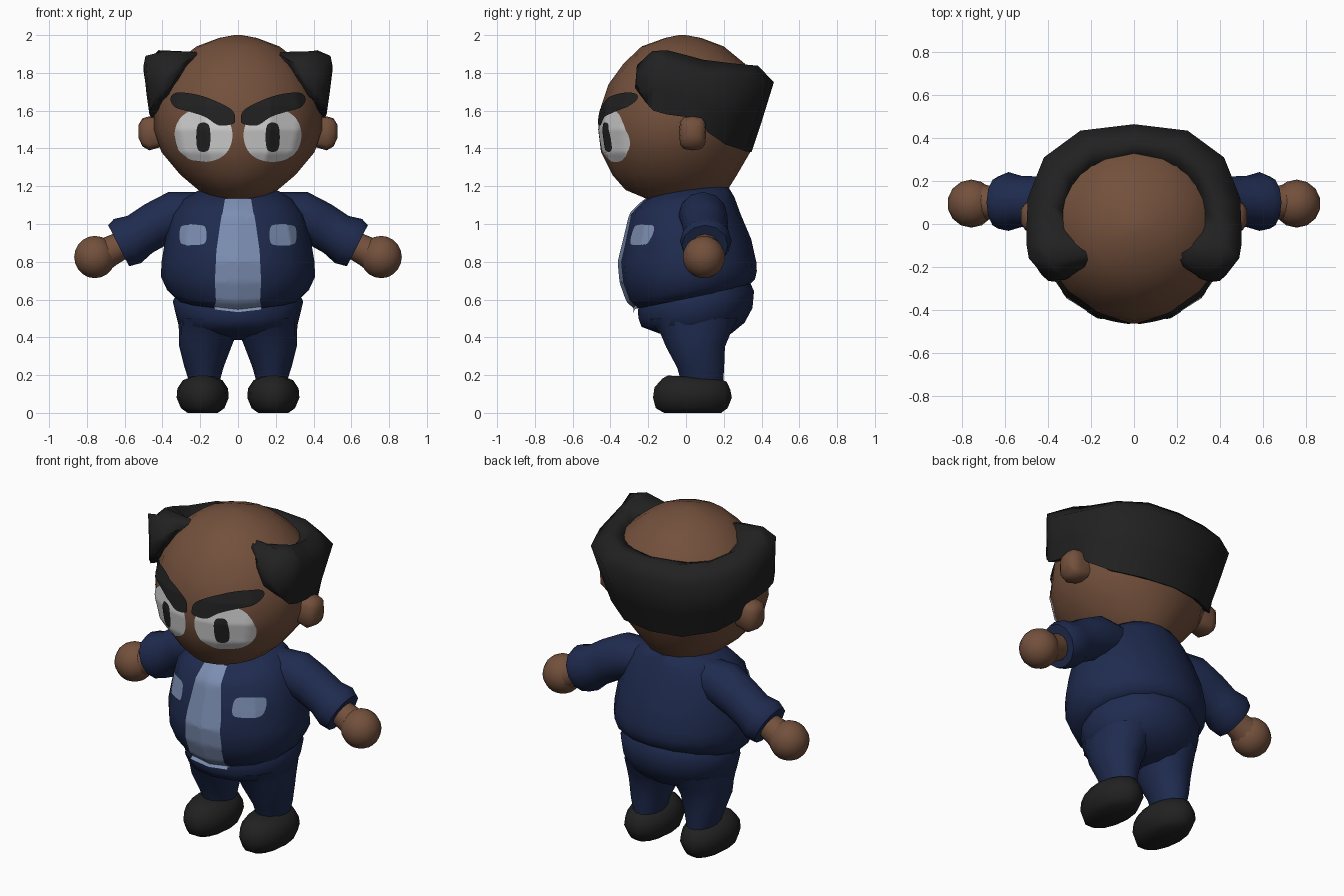
import bpy, bmesh, math
from mathutils import Vector
from mathutils.bvhtree import BVHTree

if "Cube" in bpy.data.objects:
    bpy.data.objects.remove(bpy.data.objects["Cube"])


def material(name, r, g, b):
    m = bpy.data.materials.new(name)
    lin = [((c / 255 + 0.055) / 1.055) ** 2.4 for c in (r, g, b)]
    m.diffuse_color = (*lin, 1)
    m.use_nodes = True
    m.node_tree.nodes["Principled BSDF"].inputs["Base Color"].default_value = m.diffuse_color
    return m


SKIN = material("brown skin", 115, 80, 60)
DARK = material("soft black", 33, 33, 33)
NAVY = material("navy cloth", 31, 43, 79)
SHIRT = material("pale blue", 124, 142, 178)
WHITE = material("eye white", 208, 208, 208)


def finish(name, bm, mat, angle=60):
    bmesh.ops.recalc_face_normals(bm, faces=bm.faces[:])
    me = bpy.data.meshes.new(name)
    bm.to_mesh(me)
    bm.free()
    me.materials.append(mat)
    ob = bpy.data.objects.new(name, me)
    bpy.context.collection.objects.link(ob)
    bpy.ops.object.select_all(action='DESELECT')
    ob.select_set(True)
    bpy.context.view_layer.objects.active = ob
    bpy.ops.object.shade_smooth_by_angle(angle=math.radians(angle))
    return ob


def loft(name, loops, mat, angle=60):
    """Skin closed loops of equal point count, capping both ends."""
    bm = bmesh.new()
    vs = [[bm.verts.new(p) for p in loop] for loop in loops]
    n = len(loops[0])
    for a, b in zip(vs, vs[1:]):
        for i in range(n):
            j = (i + 1) % n
            bm.faces.new((a[i], a[j], b[j], b[i]))
    bm.faces.new(vs[0])
    bm.faces.new(vs[-1])
    return finish(name, bm, mat, angle)


def ring(z, hx, yf, yb, tilt=0, cx=0, n=16):
    """Horizontal ellipse from front yf to back yb, sloping up to the back."""
    pts = []
    for i in range(n):
        a = 2 * math.pi * i / n
        y = (yf + yb) / 2 + (yb - yf) / 2 * math.sin(a)
        pts.append((cx + hx * math.cos(a), y, z + tilt * y))
    return pts


def limb(name, s, path, mat, angle=50):
    """Tube of circles: each x, y, z, radius and lean of the section."""
    loft(name, [[(s * (x + r * math.sin(t) * math.sin(a)), y + r * math.cos(a),
                  z + r * math.cos(t) * math.sin(a))
                 for a in (2 * math.pi * i / 12 for i in range(12))]
                for x, y, z, r, t in path], mat, angle)


def surface(ob):
    return BVHTree.FromPolygons([v.co for v in ob.data.vertices],
                                [p.vertices for p in ob.data.polygons])


def decal(name, tree, centre, outline, mat, lift, smooth=True, steps=6, rings=9):
    """Thin plate: a front (x, z) outline projected onto a surface."""
    pts = [Vector(p) for p in outline]
    n, edge = len(pts), []
    for i in range(n):
        p0, p1, p2, p3 = (pts[(i + k) % n] for k in (-1, 0, 1, 2))
        for s in range(steps):
            t = s / steps
            if smooth:
                edge.append(0.5 * (2 * p1 + (p2 - p0) * t + (2 * p0 - 5 * p1 + 4 * p2 - p3) * t * t
                                   + (3 * p1 - p0 - 3 * p2 + p3) * t ** 3))
            else:
                edge.append(p1.lerp(p2, t))
    mid = sum(edge, Vector((0, 0))) / len(edge)
    bm = bmesh.new()

    def put(p):
        hit = tree.ray_cast(Vector((p.x, -2, p.y)), Vector((0, 1, 0)))[0]
        if hit is None:
            hit = tree.find_nearest(Vector((p.x, -0.3, p.y)))[0]
            hit.z = p.y
        return bm.verts.new(hit + (hit - Vector(centre)).normalized() * lift)

    rows = [[put(mid.lerp(p, r / rings)) for p in edge] for r in range(1, rings + 1)]
    hub, m = put(mid), len(edge)
    for i in range(m):
        j = (i + 1) % m
        bm.faces.new((hub, rows[0][i], rows[0][j]))
        for a, b in zip(rows, rows[1:]):
            bm.faces.new((a[i], b[i], b[j], a[j]))
    ob = finish(name, bm, mat)
    # face the plate outwards
    if sum(p.normal.y * p.area for p in ob.data.polygons) > 0:
        ob.data.flip_normals()
    return ob


def oval(cx, cz, rx, rz, n=12, power=1.0):
    out = []
    for i in range(n):
        c, s = math.cos(2 * math.pi * i / n), math.sin(2 * math.pi * i / n)
        out.append((cx + rx * math.copysign(abs(c) ** power, c),
                    cz + rz * math.copysign(abs(s) ** power, s)))
    return out


# Head
head = loft("head", [ring(*r) for r in (
    (1.10, .04, -.10, .04), (1.13, .12, -.20, .14), (1.18, .21, -.32, .22),
    (1.26, .305, -.39, .27), (1.38, .405, -.45, .34), (1.50, .445, -.465, .38),
    (1.62, .445, -.45, .40), (1.74, .41, -.41, .385), (1.85, .335, -.33, .31),
    (1.94, .22, -.235, .20), (1.985, .10, -.11, .08), (2.0, .02, -.04, 0))], SKIN)

# Ring of hair: stations from back to front, each inner top, crown, outer, lower edge
half = (
    ((0, .32, 1.82), (0, .38, 1.84), (0, .465, 1.75), (0, .34, 1.38)),
    ((.20, .27, 1.82), (.20, .36, 1.84), (.25, .435, 1.75), (.19, .31, 1.385)),
    ((.29, .18, 1.82), (.33, .25, 1.85), (.42, .31, 1.77), (.345, .21, 1.42)),
    ((.325, .06, 1.83), (.39, .09, 1.87), (.495, .12, 1.78), (.43, .12, 1.48)),
    ((.31, -.03, 1.85), (.42, -.02, 1.90), (.50, .0, 1.81), (.45, .05, 1.56)),
    ((.26, -.09, 1.88), (.42, -.10, 1.92), (.50, -.10, 1.84), (.46, -.10, 1.58)),
    ((.20, -.13, 1.91), (.39, -.18, 1.915), (.49, -.16, 1.89), (.455, -.17, 1.60)),
    ((.23, -.20, 1.89), (.32, -.26, 1.84), (.40, -.265, 1.77), (.435, -.215, 1.65)),
    ((.26, -.21, 1.87), (.30, -.25, 1.81), (.36, -.27, 1.72), (.41, -.22, 1.66)))
hair = []
for top, crown, outer, low in half:
    mid = tuple(o * .42 + w * .58 * 1.03 for o, w in zip(outer[:2], low[:2])) + (outer[2] * .42 + low[2] * .58,)
    lip = (low[0] * 1.02, low[1] * 1.02, low[2])
    root = (low[0] * .85, low[1] * .85, low[2] + .02)
    hair.append([top, crown, outer, mid, lip, root])
mirrored = [[(-x, y, z) for x, y, z in st] for st in hair[:0:-1]]
loft("hair_ring", mirrored + hair, DARK, 75)

# Jacket body and trouser seat
jacket = loft("jacket_body", [ring(*r) for r in (
    (.605, .335, -.265, .33, .2), (.645, .375, -.31, .365, .17), (.72, .408, -.345, .375, .08),
    (.80, .405, -.355, .372), (.92, .385, -.325, .345), (1.05, .35, -.295, .29),
    (1.13, .29, -.23, .255, .06), (1.18, .20, -.16, .22, .1))], NAVY)
loft("trouser_seat", [ring(*r) for r in (
    (.385, .07, .0, .16), (.42, .25, -.14, .24), (.465, .315, -.235, .31, .04),
    (.52, .33, -.25, .352, .1), (.58, .345, -.255, .36, .18), (.62, .325, -.25, .34, .2))], NAVY)

# Shirt front
jacket_tree, body_centre = surface(jacket), (0, 0, .82)
decal("shirt_front", jacket_tree, body_centre,
      [(-.07, 1.13), (.07, 1.13), (.092, 1.0), (.112, .86), (.12, .7), (.115, .6), (.13, .55),
       (0, .535), (-.13, .55), (-.115, .6), (-.12, .7), (-.112, .86), (-.092, 1.0)],
      SHIRT, .007, False, 8, 14)

head_tree, head_centre = surface(head), (0, 0, 1.5)
for side, s in (("right", 1), ("left", -1)):
    def flip(pts):
        return [(s * x, z) for x, z in pts]

    # Face details
    decal(side + "_eye_white", head_tree, head_centre,
          flip(oval(.181, 1.47, .152, .14, 12, .92)), WHITE, .004)
    decal(side + "_pupil", head_tree, head_centre,
          flip(oval(.181, 1.46, .037, .077, 12, .7)), DARK, .0065)
    decal(side + "_eyebrow", head_tree, head_centre,
          flip([(.015, 1.55), (.03, 1.60), (.11, 1.645), (.20, 1.678), (.29, 1.692), (.335, 1.685),
                (.35, 1.655), (.325, 1.615), (.25, 1.592), (.17, 1.565), (.10, 1.522), (.03, 1.528)]),
          DARK, .0095, rings=12)

    # Chest pocket
    decal(side + "_pocket", jacket_tree, body_centre,
          flip(oval(.235, .94, .072, .056, 12, .55)), SHIRT, .007)

    # Ear
    unit = oval(0, 0, 1, 1, 12, .6)
    loft(side + "_ear", [[(s * x, .035 + ry * c, z + rz * d) for c, d in unit]
                         for x, ry, rz, z in ((.40, .07, .08, 1.49), (.47, .072, .09, 1.48),
                                              (.505, .065, .075, 1.485), (.527, .035, .035, 1.49))], SKIN)

    # Sleeve with flared cuff
    limb(side + "_sleeve", s, [
        (.20, .08, 1.06, .11, .1), (.33, .09, 1.045, .13, .3), (.43, .10, 1.0, .122, .55),
        (.52, .105, .945, .118, .6), (.585, .105, .91, .137, .55), (.632, .10, .885, .122, .47)], NAVY)

    # Wrist and round hand
    limb(side + "_wrist", s, [(.60, .10, .895, .072, .5), (.68, .10, .855, .08, .5),
                              (.74, .097, .832, .10, .4)], SKIN)
    bm = bmesh.new()
    bmesh.ops.create_uvsphere(bm, u_segments=14, v_segments=10, radius=.112)
    bmesh.ops.translate(bm, verts=bm.verts[:], vec=(s * .758, .095, .825))
    finish(side + "_hand", bm, SKIN)

    # Trouser leg
    loft(side + "_trouser_leg", [ring(z, rx, yf, yb, 0, s * cx, 14) for z, cx, rx, yf, yb in (
        (.17, .178, .082, -.03, .20), (.24, .18, .103, -.05, .205), (.35, .173, .138, -.11, .21),
        (.42, .16, .153, -.14, .24), (.50, .15, .165, -.2, .28))], NAVY)

    # Shoe
    loft(side + "_shoe", [ring(z, rx, yf, yb, t, s * .187, 14) for z, rx, yf, yb, t in (
        (.0, .08, -.12, .19, 0), (.025, .115, -.165, .225, 0), (.08, .138, -.18, .248, 0),
        (.13, .134, -.172, .24, -.03), (.175, .105, -.13, .22, -.05), (.192, .06, -.10, .18, -.06))], DARK)
